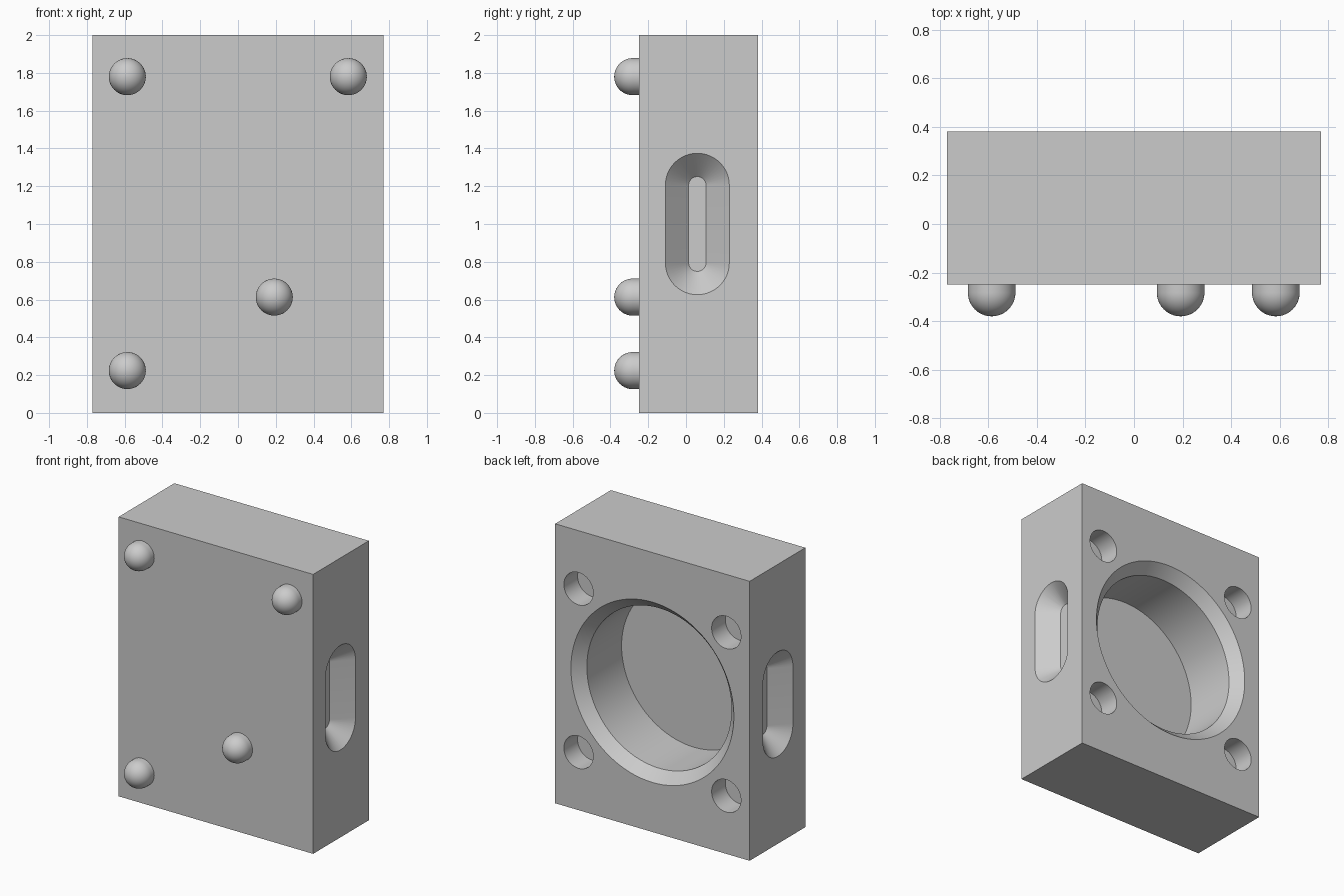
import bpy, bmesh, math
from mathutils import Matrix, Vector

if "Cube" in bpy.data.objects:
    bpy.data.objects.remove(bpy.data.objects["Cube"])

grey = bpy.data.materials.new("light_grey")
grey.diffuse_color = (0.6, 0.6, 0.6, 1)
grey.use_nodes = True
grey.node_tree.nodes["Principled BSDF"].inputs["Base Color"].default_value = grey.diffuse_color

FRONT, BACK = -0.25, 0.38
SEG = 64


def finish(name, bm):
    bmesh.ops.remove_doubles(bm, verts=bm.verts, dist=1e-5)
    bmesh.ops.recalc_face_normals(bm, faces=bm.faces)
    me = bpy.data.meshes.new(name)
    bm.to_mesh(me)
    bm.free()
    me.materials.append(grey)
    ob = bpy.data.objects.new(name, me)
    bpy.context.collection.objects.link(ob)
    return ob


def loft(bm, rings):
    """Skin a stack of equal-sized point rings and cap both ends."""
    rows = [[bm.verts.new(p) for p in ring] for ring in rings]
    n = len(rows[0])
    for a, b in zip(rows, rows[1:]):
        for i in range(n):
            bm.faces.new((a[i], a[(i + 1) % n], b[(i + 1) % n], b[i]))
    bm.faces.new(rows[0])
    bm.faces.new(rows[-1])


def turned(bm, x, z, profile, seg=SEG):
    """Round form along y from (y, radius) pairs."""
    angles = [2 * math.pi * i / seg for i in range(seg)]
    loft(bm, [[(x + r * math.cos(a), y, z + r * math.sin(a)) for a in angles]
              for y, r in profile])


def slot_ring(x, r, half=0.205, seg=24):
    """Upright stadium outline in the y-z plane."""
    pts = []
    for sign in (1, -1):
        for i in range(seg + 1):
            a = math.pi * i / seg
            pts.append((x, 0.06 + sign * r * math.cos(a),
                        1 + sign * (half + r * math.sin(a))))
    return pts


# Main block
bm = bmesh.new()
bmesh.ops.create_cube(bm, size=1, matrix=Matrix.Translation((0, (FRONT + BACK) / 2, 1))
                      @ Matrix.Diagonal((1.54, BACK - FRONT, 2, 1)))
block = finish("block", bm)

# Cutters: chamfered bore, four corner holes, two tapered side slots
bm = bmesh.new()
turned(bm, 0, 1, [(BACK + 0.02, 0.664), (BACK - 0.077, 0.573), (BACK - 0.47, 0.573)], 96)
for x in (-0.585, 0.585):
    for z in (0.415, 1.585):
        turned(bm, x, z, [(BACK + 0.02, 0.116), (BACK - 0.155, 0.116)], 48)
for side in (-1, 1):
    loft(bm, [slot_ring(side * 0.79, 0.19), slot_ring(side * 0.65, 0.046)])
cutter = finish("recess_cutter", bm)
cutter.hide_render = True
cutter.hide_viewport = False

cut = block.modifiers.new("recesses", 'BOOLEAN')
cut.operation = 'DIFFERENCE'
cut.solver = 'EXACT'
cut.object = cutter
bpy.context.view_layer.objects.active = block
block.select_set(True)
bpy.ops.object.modifier_apply(modifier=cut.name)
bpy.data.objects.remove(cutter)

# Domed bumps on the front face
R = 0.098
dome = [(FRONT + 0.001, R)] + [
    (-0.282 - R * math.sin(t), R * math.cos(t))
    for t in (math.radians(89.5) * i / 16 for i in range(17))]
bumps = []
for x, z in ((-0.586, 1.78), (0.584, 1.78), (0.192, 0.613), (-0.586, 0.224)):
    bm = bmesh.new()
    turned(bm, x, z, dome, 48)
    bumps.append(finish("front_bump", bm))

for ob in [block] + bumps:
    bpy.ops.object.select_all(action='DESELECT')
    ob.select_set(True)
    bpy.context.view_layer.objects.active = ob
    bpy.ops.object.shade_smooth_by_angle(angle=math.radians(30))
